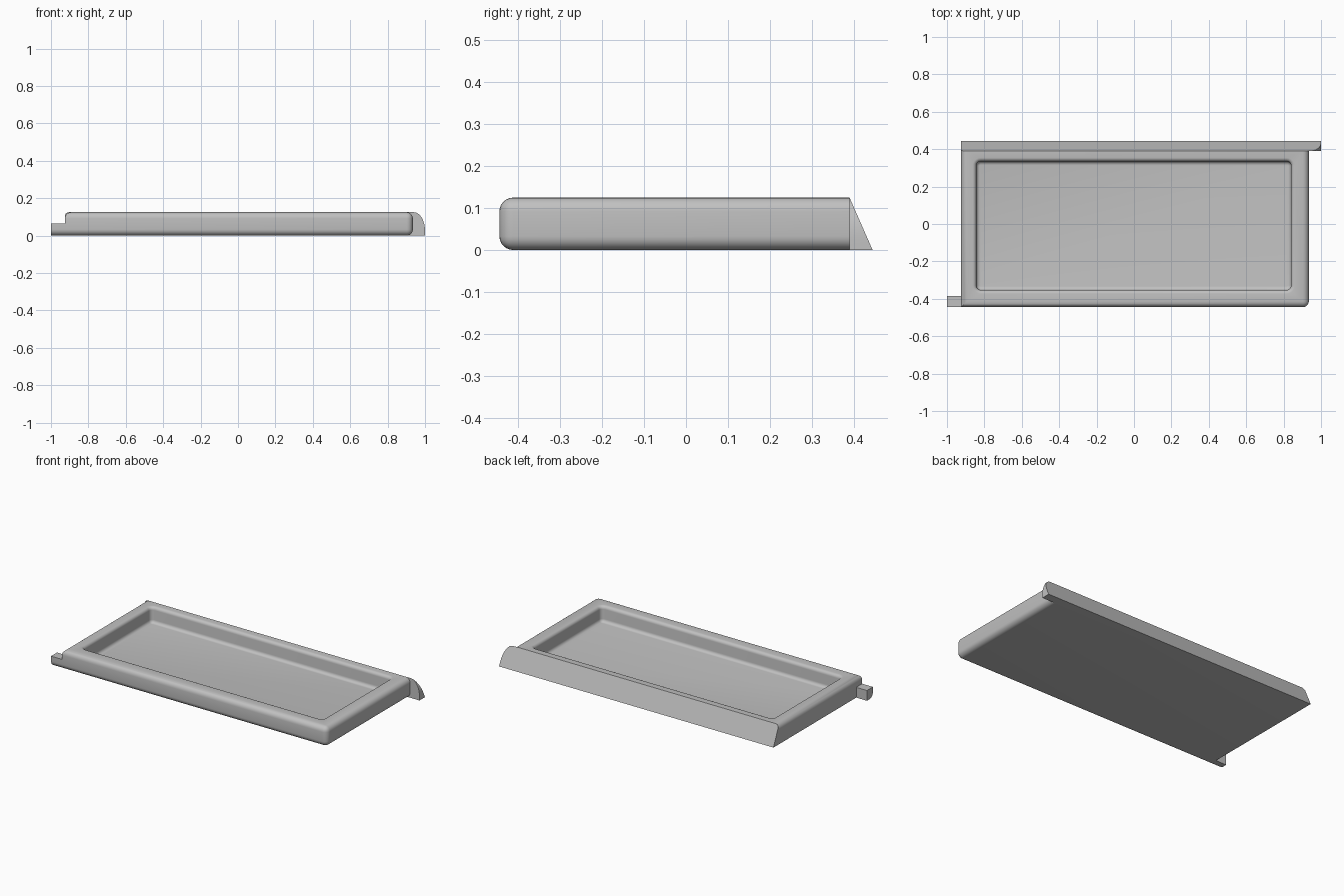
import bpy, bmesh
from math import sin, cos, pi, radians

if "Cube" in bpy.data.objects:
    bpy.data.objects.remove(bpy.data.objects["Cube"])

grey = bpy.data.materials.new("light grey")
grey.use_nodes = True
colour = (0.53, 0.53, 0.53, 1)
grey.diffuse_color = colour
grey.node_tree.nodes["Principled BSDF"].inputs["Base Color"].default_value = colour

LEFT, RIGHT, FRONT, BACK, TOP = -0.925, 0.935, -0.445, 0.39, 0.125
ROUND = 0.033


def finish(name, bm):
    bmesh.ops.recalc_face_normals(bm, faces=bm.faces)
    mesh = bpy.data.meshes.new(name)
    bm.to_mesh(mesh)
    bm.free()
    mesh.materials.append(grey)
    obj = bpy.data.objects.new(name, mesh)
    bpy.context.collection.objects.link(obj)
    return obj


def smooth(obj):
    bpy.ops.object.select_all(action="DESELECT")
    obj.select_set(True)
    bpy.context.view_layer.objects.active = obj
    bpy.ops.object.shade_smooth_by_angle(angle=radians(35))


def box(lo, hi):
    bm = bmesh.new()
    bmesh.ops.create_cube(bm, size=1)
    for v in bm.verts:
        v.co = [a + (b - a) * (c + 0.5) for a, b, c in zip(lo, hi, v.co)]
    return bm


def round_edges(bm, rule, radius):
    """Bevel each edge whose midpoint passes the rule."""
    edges = [e for e in bm.edges if rule((e.verts[0].co + e.verts[1].co) / 2)]
    bmesh.ops.bevel(bm, geom=edges, offset=radius, segments=6, profile=0.5,
                    affect="EDGES", clamp_overlap=True)


def near(a, b):
    return abs(a - b) < 1e-4


# Tray body: front and +x sides rounded, -x side rounded on top only
def body_rule(m):
    level = near(m.z, 0) or near(m.z, TOP)
    side = near(m.y, FRONT) or near(m.x, RIGHT)
    corner = near(m.x, RIGHT) and near(m.y, FRONT)
    return (level and side) or corner or (near(m.x, LEFT) and near(m.z, TOP))


bm = box((LEFT, FRONT, 0), (RIGHT, BACK, TOP))
round_edges(bm, body_rule, ROUND)
body = finish("tray_body", bm)

# Recess cutter: stacked rounded rectangles with floor and lip fillets
FLOOR, FILLET, STEPS = 0.025, 0.02, 5
angles = [i * pi / 2 / STEPS for i in range(STEPS + 1)]
profile = [(-FILLET * (1 - sin(a)), FLOOR + FILLET * (1 - cos(a))) for a in angles]
profile += [(FILLET * (1 - cos(a)), TOP - FILLET * (1 - sin(a))) for a in angles]
profile.append((FILLET, TOP + 0.05))


def rounded_rect(bm, grow, z):
    r = 0.024 + grow
    x0, x1, y0, y1 = -0.843 + 0.024, 0.84 - 0.024, -0.353 + 0.024, 0.335 - 0.024
    corners = [(x1, y1), (x0, y1), (x0, y0), (x1, y0)]
    return [bm.verts.new((cx + r * cos(k * pi / 2 + a), cy + r * sin(k * pi / 2 + a), z))
            for k, (cx, cy) in enumerate(corners) for a in angles]


bm = bmesh.new()
rings = [rounded_rect(bm, g, z) for g, z in profile]
for low, high in zip(rings, rings[1:]):
    for i in range(len(low)):
        j = (i + 1) % len(low)
        bm.faces.new((low[i], low[j], high[j], high[i]))
bm.faces.new(rings[0])
bm.faces.new(rings[-1])
cutter = finish("recess_cutter", bm)
cutter.hide_render = True

cut = body.modifiers.new("recess", "BOOLEAN")
cut.operation, cut.solver, cut.object = "DIFFERENCE", "EXACT", cutter
bpy.context.view_layer.objects.active = body
body.select_set(True)
bpy.ops.object.modifier_apply(modifier=cut.name)
bpy.data.objects.remove(cutter)
smooth(body)

# Sloped back lip: rounded end outline, whose rear face leans in toward the top
END, BIG, SMALL = 1.0, 0.06, 0.02
quarter = [i * pi / 16 for i in range(9)]
outline = [(LEFT, 0), (END, 0)]
outline += [(END - BIG * (1 - cos(a)), TOP - 0.1 * (1 - sin(a))) for a in quarter]
outline += [(LEFT + SMALL * (1 - sin(a)), TOP - SMALL * (1 - cos(a))) for a in quarter]
bm = bmesh.new()
front = [bm.verts.new((x, BACK, z)) for x, z in outline]
rear = [bm.verts.new((x, BACK + 0.055 * (1 - z / TOP), z)) for x, z in outline]
bm.faces.new(front)
bm.faces.new(rear)
for i in range(len(front)):
    j = (i + 1) % len(front)
    bm.faces.new((front[i], front[j], rear[j], rear[i]))
bmesh.ops.remove_doubles(bm, verts=bm.verts, dist=1e-5)
smooth(finish("back_lip", bm))

# Small side tab, rounded along its lower front edge
bm = box((-1, FRONT, 0), (LEFT + 0.02, -0.385, 0.065))
round_edges(bm, lambda m: near(m.y, FRONT) and near(m.z, 0), ROUND)
smooth(finish("side_tab", bm))
